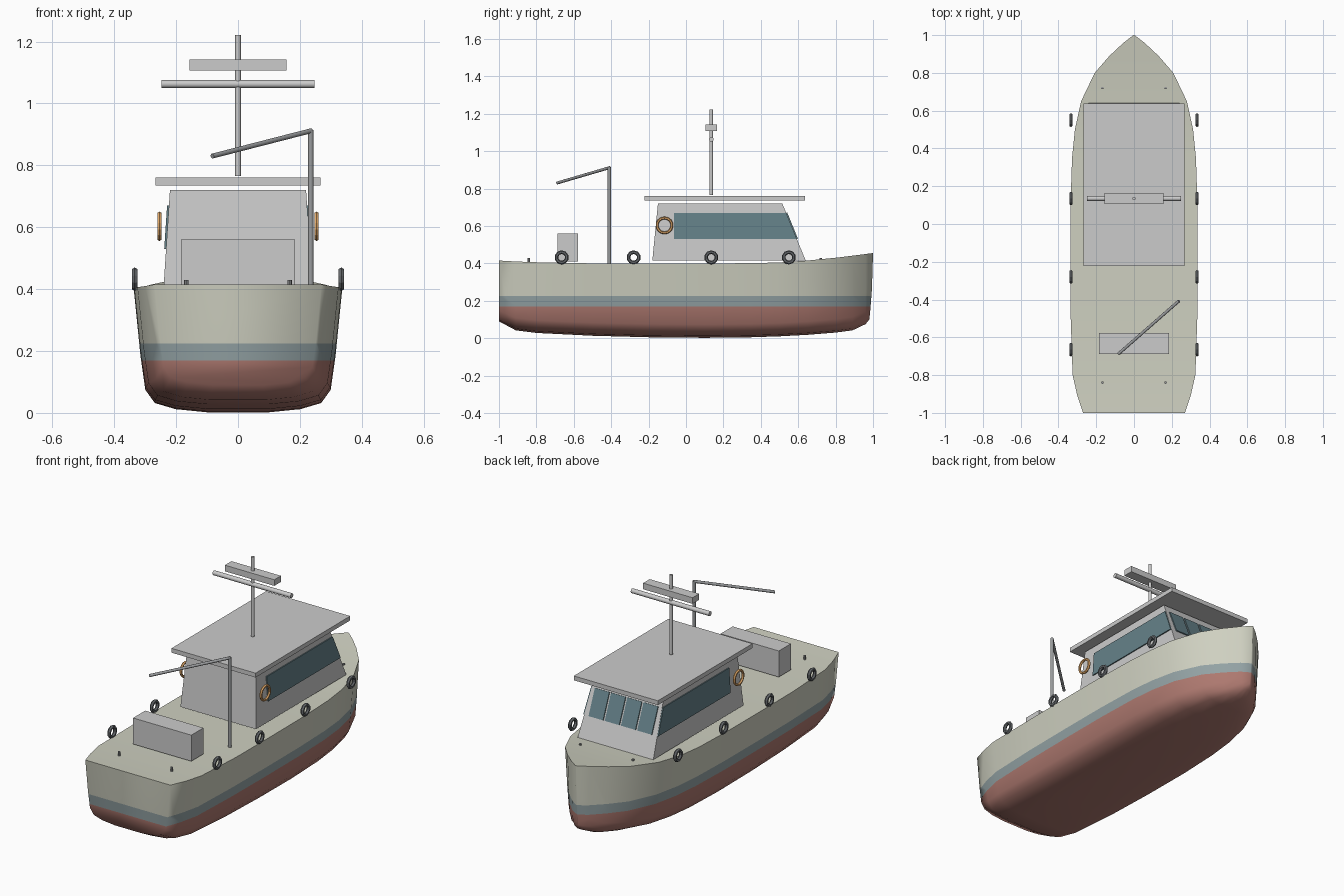
import bpy, bmesh, math
from mathutils import Vector

if "Cube" in bpy.data.objects:
    bpy.data.objects.remove(bpy.data.objects["Cube"])


def mat(name, r, g, b):
    m = bpy.data.materials.new(name)
    m.diffuse_color = (r, g, b, 1)
    m.use_nodes = True
    m.node_tree.nodes["Principled BSDF"].inputs["Base Color"].default_value = m.diffuse_color
    return m


KHAKI = mat("khaki", 0.62, 0.63, 0.53)
SLATE = mat("slate", 0.29, 0.36, 0.37)
RED = mat("red", 0.42, 0.19, 0.16)
GLASS = mat("glass", 0.13, 0.22, 0.25)
ORANGE = mat("orange", 0.80, 0.42, 0.15)
RUBBER = mat("rubber", 0.13, 0.14, 0.15)
STEEL = mat("steel", 0.32, 0.33, 0.34)


def finish(name, bm, *mats):
    bmesh.ops.recalc_face_normals(bm, faces=bm.faces)
    me = bpy.data.meshes.new(name)
    bm.to_mesh(me)
    bm.free()
    ob = bpy.data.objects.new(name, me)
    bpy.context.collection.objects.link(ob)
    for m in mats:
        if m:
            me.materials.append(m)
    return ob


def smooth(ob, angle=40):
    bpy.ops.object.select_all(action='DESELECT')
    ob.select_set(True)
    bpy.context.view_layer.objects.active = ob
    bpy.ops.object.shade_smooth_by_angle(angle=math.radians(angle))


def hexa(name, bottom, top, m=None):
    """Solid between two matching four-point loops."""
    bm = bmesh.new()
    a = [bm.verts.new(p) for p in bottom]
    b = [bm.verts.new(p) for p in top]
    bm.faces.new(a)
    bm.faces.new(b)
    for i in range(4):
        j = (i + 1) % 4
        bm.faces.new((a[i], a[j], b[j], b[i]))
    return finish(name, bm, m)


def rect(x, y0, y1, z):
    return [(-x, y0, z), (x, y0, z), (x, y1, z), (-x, y1, z)]


def box(name, x, y0, y1, z0, z1):
    return hexa(name, rect(x, y0, y1, z0), rect(x, y0, y1, z1))


def plate(name, pts, normal, t, m):
    n = Vector(normal).normalized() * t
    return hexa(name, [Vector(p) - n for p in pts], [Vector(p) + n for p in pts], m)


def rod(name, p, q, r, m=None, seg=12):
    p, q = Vector(p), Vector(q)
    bpy.ops.mesh.primitive_cylinder_add(vertices=seg, radius=r, depth=(q - p).length, location=(p + q) / 2)
    ob = bpy.context.object
    ob.name = name
    ob.rotation_euler = (q - p).to_track_quat('Z', 'Y').to_euler()
    if m:
        ob.data.materials.append(m)
    smooth(ob)


def ring(name, loc, R, r, m, seg):
    bpy.ops.mesh.primitive_torus_add(location=loc, rotation=(0, math.pi / 2, 0), major_radius=R,
                                     minor_radius=r, major_segments=seg, minor_segments=6)
    ob = bpy.context.object
    ob.name = name
    ob.data.materials.append(m)


# Hull: lofted stations (y, half beam, keel z, sheer z)
stations = [(-1, .27, .09, .415), (-.91, .3, .042, .41), (-.8, .325, .028, .406), (-.5, .335, .013, .4),
            (-.2, .337, .005, .4), (.1, .336, .002, .4), (.35, .328, .005, .401), (.5, .313, .01, .405),
            (.65, .28, .018, .415), (.8, .208, .03, .43), (.89, .13, .042, .441), (.96, .055, .075, .45),
            (1, .003, .1, .455)]
mid = [(0, 0), (.3, .0), (.6, .025), (.8, .075), (.89, .18), (.935, .45), (1, 1)]
bm = bmesh.new()
rows = []
for y, w, zb, zs in stations:
    half = [(w * a, y - (.02 * (1 - b) ** 2 if y == 1 else 0), zb + (zs - zb) * b) for a, b in mid]
    loop = [(-x, yy, z) for x, yy, z in half[:0:-1]] + half
    rows.append([bm.verts.new(p) for p in loop])
for r0, r1 in zip(rows, rows[1:]):
    for i in range(len(r0)):
        j = (i + 1) % len(r0)
        bm.faces.new((r0[i], r0[j], r1[j], r1[i]))
bm.faces.new(rows[0])
bm.faces.new(rows[-1])
# Waterline bands
for z in (.17, .225):
    bmesh.ops.bisect_plane(bm, geom=bm.verts[:] + bm.edges[:] + bm.faces[:],
                           plane_co=(0, 0, z), plane_no=(0, 0, 1))
for f in bm.faces:
    z = sum(v.co.z for v in f.verts) / len(f.verts)
    f.material_index = 2 if z < .17 else 1 if z < .225 else 0
smooth(finish("hull", bm, KHAKI, SLATE, RED), 80)

# Cabin and roof
hexa("cabin", rect(.24, -.18, .64, .415), rect(.22, -.15, .515, .72))
box("cabin_roof", .267, -.222, .637, .735, .76)


def wall_x(z):
    return .24 - .02 * (z - .415) / .305


def wall_y(z):
    return .64 - .125 * (z - .415) / .305


# Side windows and windscreen panes
z0, z1 = .53, .67
for s in (-1, 1):
    pts = [(s * wall_x(z0), -.065, z0), (s * wall_x(z0), .592, z0),
           (s * wall_x(z1), .533, z1), (s * wall_x(z1), -.065, z1)]
    plate("side_window", pts, (s, 0, .066), .006, GLASS)
for i in range(4):
    x = (i - 1.5) * .103
    pts = [(x - .046, wall_y(z0), z0), (x + .046, wall_y(z0), z0),
           (x + .046, wall_y(z1), z1), (x - .046, wall_y(z1), z1)]
    plate("windscreen_pane", pts, (0, .305, .125), .006, GLASS)

# Mast, crossbar and radar bar
rod("mast", (0, .135, .765), (0, .135, 1.222), .009)
rod("mast_crossbar", (-.248, .135, 1.063), (.248, .135, 1.063), .013)
box("radar_bar", .157, .105, .165, 1.107, 1.142)

# Aft locker and derrick
box("deck_locker", .185, -.688, -.578, .41, .56)
rod("derrick_post", (.235, -.41, .398), (.235, -.41, .915), .009, STEEL)
rod("derrick_boom", (.237, -.408, .912), (-.083, -.688, .83), .008, STEEL)

# Fenders, life rings and bollards on both sides
for s in (-1, 1):
    for y in (-.665, -.28, .135, .55):
        ring("tyre_fender", (s * .334, y, .432), .028, .010, RUBBER, 10)
    ring("life_ring", (s * .254, -.115, .603), .040, .0075, ORANGE, 14)
    for y in (-.84, .72):
        rod("bollard", (s * .167, y, .395), (s * .167, y, .43), .007, STEEL, 8)
